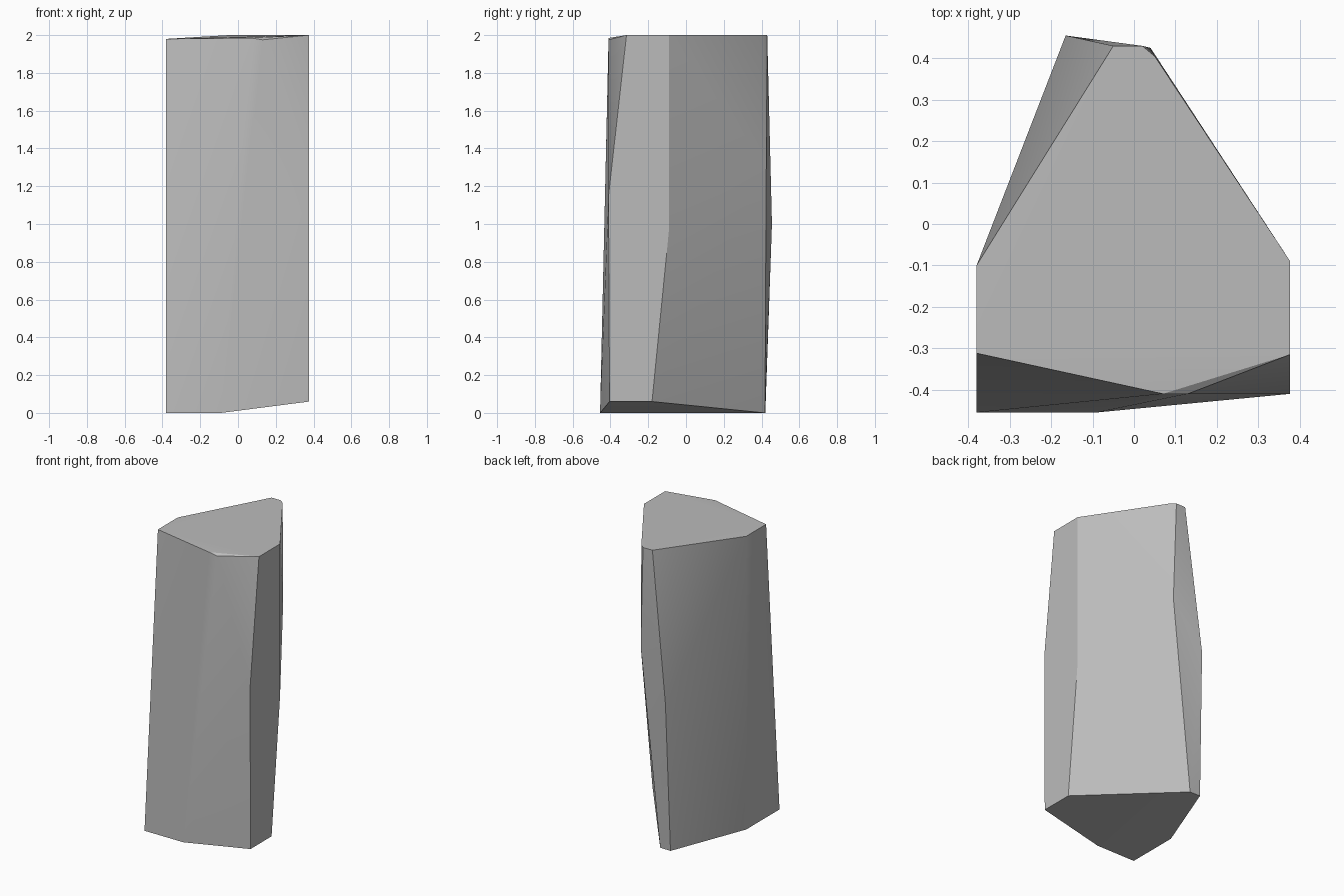
import bpy
import bmesh

# Remove the default object if present
default = bpy.data.objects.get("Cube")
if default:
    bpy.data.objects.remove(default, do_unlink=True)


def make_material(name, colour):
    material = bpy.data.materials.new(name)
    material.use_nodes = True
    material.diffuse_color = colour
    shader = next(n for n in material.node_tree.nodes if n.type == "BSDF_PRINCIPLED")
    shader.inputs["Base Color"].default_value = colour
    return material


def hull_object(name, rings, material):
    """Wrap a convex skin around the corner points of the chipped stone."""
    bm = bmesh.new()
    for ring in rings:
        for corner in ring:
            bm.verts.new(corner)
    hull = bmesh.ops.convex_hull(bm, input=list(bm.verts))
    unused = {e for e in hull["geom_interior"] + hull["geom_unused"]
              if isinstance(e, bmesh.types.BMVert)}
    bmesh.ops.delete(bm, geom=list(unused), context="VERTS")
    bmesh.ops.recalc_face_normals(bm, faces=list(bm.faces))
    mesh = bpy.data.meshes.new(name)
    bm.to_mesh(mesh)
    bm.free()
    mesh.materials.append(material)
    obj = bpy.data.objects.new(name, mesh)
    bpy.context.collection.objects.link(obj)
    return obj


LEFT, RIGHT = -0.38, 0.377  # flat side planes

# Slanted underside
bottom_corners = [
    (LEFT, -0.455, 0), (-0.09, -0.455, 0), (RIGHT, -0.405, 0.06),
    (RIGHT, -0.18, 0.06), (-0.1, 0.418, 0), (-0.178, 0.42, 0), (LEFT, -0.1, 0),
]

# Bulging corners part way up the shaft
middle_corners = [
    (RIGHT, -0.41, 1.15), (RIGHT, -0.09, 0.97),
    (0.04, 0.425, 1.32), (-0.165, 0.455, 1),
]

# Nearly level top
top_corners = [
    (LEFT, -0.312, 1.98), (0.07, -0.41, 1.985), (0.13, -0.41, 1.975),
    (RIGHT, -0.315, 2), (RIGHT, -0.09, 2), (0.05, 0.405, 2),
    (0.02, 0.43, 2), (-0.05, 0.43, 2), (LEFT, -0.1, 1.98),
]

stone_grey = make_material("stone grey", (0.5, 0.5, 0.5, 1))
pillar = hull_object("stone_pillar",
                     [bottom_corners, middle_corners, top_corners], stone_grey)

# Soft shading across shallow facets, crisp chipped edges
bpy.ops.object.select_all(action="DESELECT")
pillar.select_set(True)
bpy.context.view_layer.objects.active = pillar
bpy.ops.object.shade_smooth_by_angle(angle=0.52)
